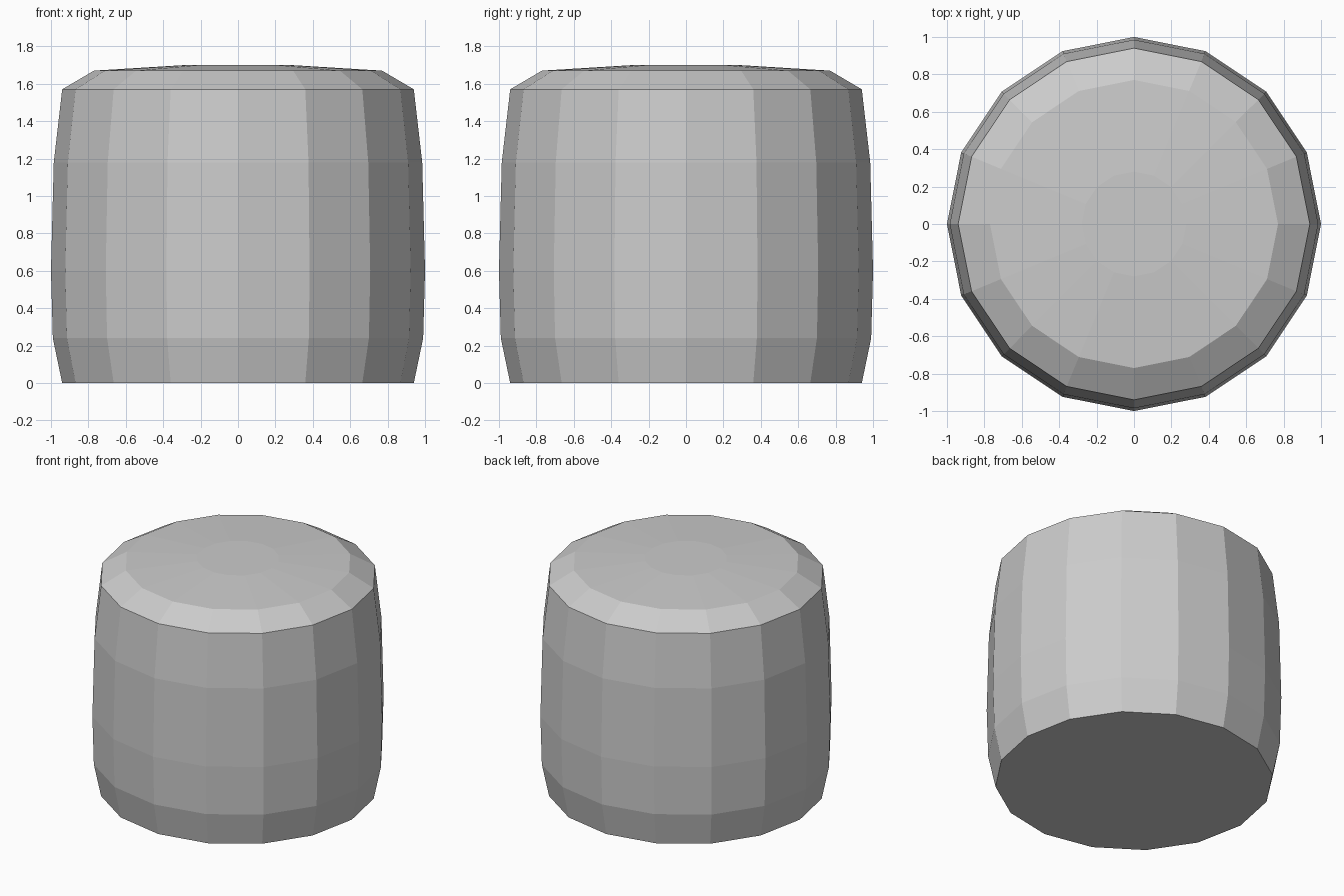
import bpy
import bmesh
from math import cos, sin, tau

cube = bpy.data.objects.get("Cube")
if cube:
    bpy.data.objects.remove(cube, do_unlink=True)

SIDES = 16
# Outline as (radius, height), from the base to the crown
PROFILE = [(0.94, 0), (0.99, 0.24), (1.0, 0.6), (0.985, 1.18),
           (0.94, 1.57), (0.77, 1.67), (0.28, 1.7)]

# Plain grey material
grey = bpy.data.materials.new("plain grey")
grey.use_nodes = True
colour = (0.6, 0.6, 0.6, 1)
grey.diffuse_color = colour
grey.node_tree.nodes["Principled BSDF"].inputs["Base Color"].default_value = colour

# Barrel body: stacked rings joined by flat quads
bm = bmesh.new()
rings = [[bm.verts.new((r * cos(tau * i / SIDES), r * sin(tau * i / SIDES), z))
          for i in range(SIDES)] for r, z in PROFILE]
for low, high in zip(rings, rings[1:]):
    for i in range(SIDES):
        j = (i + 1) % SIDES
        bm.faces.new((low[i], low[j], high[j], high[i]))

# Flat base and crown caps
bm.faces.new(rings[0][::-1])
bm.faces.new(rings[-1])

mesh = bpy.data.meshes.new("barrel_body")
bm.to_mesh(mesh)
bm.free()
mesh.materials.append(grey)
body = bpy.data.objects.new("barrel_body", mesh)
bpy.context.collection.objects.link(body)
